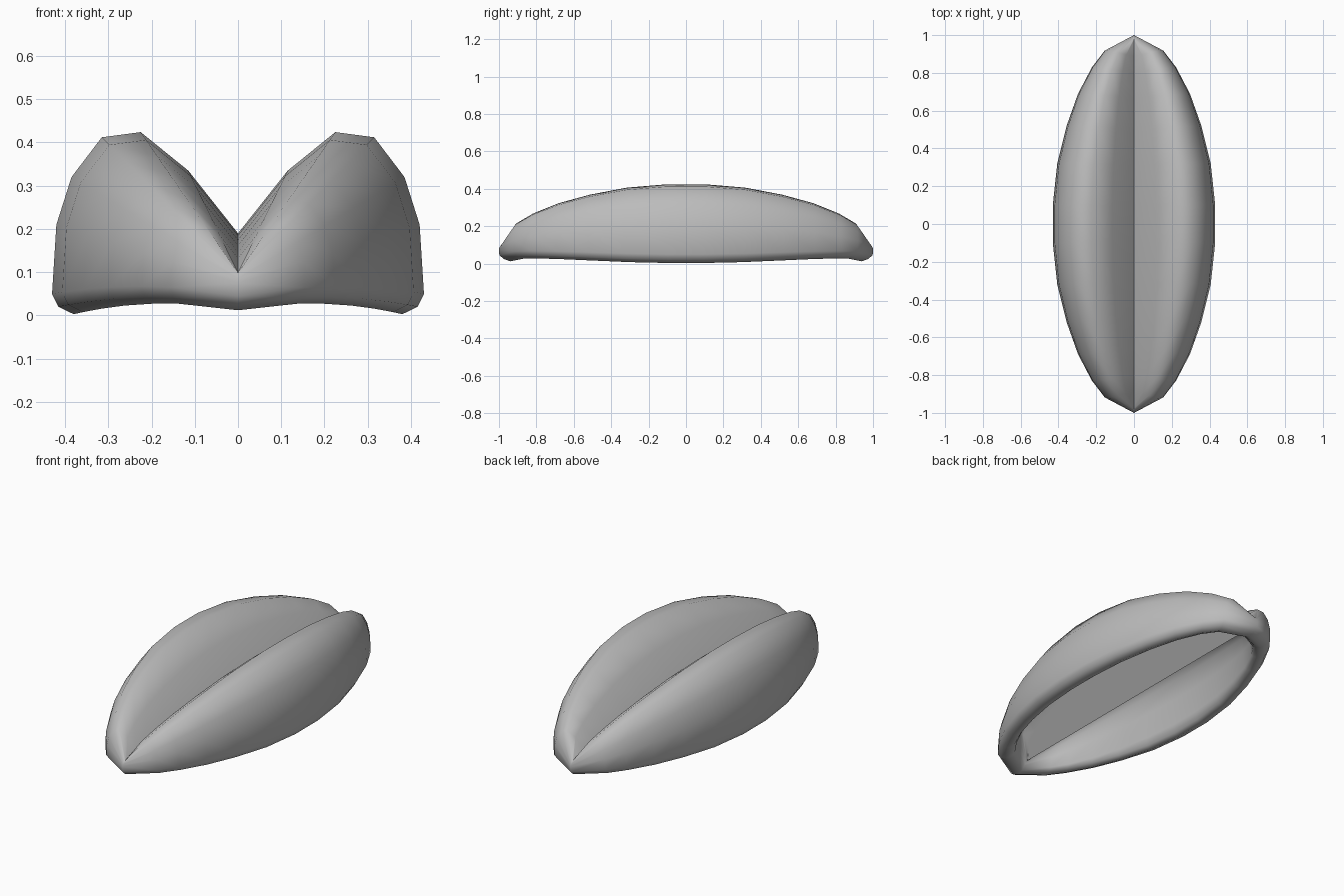
import bpy
import bmesh
import math

cube = bpy.data.objects.get("Cube")
if cube:
    bpy.data.objects.remove(cube)

# Grey shell material
grey = bpy.data.materials.new("shell_grey")
grey.use_nodes = True
colour = (0.5, 0.5, 0.5, 1)
grey.diffuse_color = colour
grey.node_tree.nodes["Principled BSDF"].inputs["Base Color"].default_value = colour

# Half cross-section, from the crease over the lobe, round the lip and back
# inside to the fold: x and z at the middle, then y and z at the pointed end
PROFILE = [
    (0, .19, .965, .10), (.115, .335, .975, .10), (.225, .424, .985, .098),
    (.315, .412, .993, .092), (.385, .32, .998, .086), (.42, .21, 1, .075),
    (.43, .05, .998, .045), (.415, .02, .975, .025), (.38, .003, .94, .012),
    (.35, .015, .91, .02), (.34, .06, .89, .04), (.335, .2, .88, .05),
    (.31, .29, .875, .055), (.265, .335, .87, .058), (.23, .335, .865, .06),
    (.14, .225, .86, .06), (0, .06, .85, .06),
]

# Taper: fraction of the length, fraction of the middle section
TAPER = [(.1, 1), (.32, .945), (.52, .83), (.69, .69), (.83, .52), (.92, .36), (1, 0)]
STATIONS = [(-t, f) for t, f in reversed(TAPER)] + TAPER


def lip_lift(z, f):
    """Raise the underside of the lip a little towards the ends."""
    return .08 * f * (1 - f) if z < .06 else 0


bm = bmesh.new()
for side in (1, -1):
    rows = [[bm.verts.new((side * x * f, t * y_end,
                           z_end + (z - z_end) * f + lip_lift(z, f)))
             for t, f in STATIONS] for x, z, y_end, z_end in PROFILE]
    for a, b in zip(rows, rows[1:]):
        for i in range(len(STATIONS) - 1):
            bm.faces.new((a[i], a[i + 1], b[i + 1], b[i]))

# Weld the two lobes along the crease, fold and ends
bmesh.ops.remove_doubles(bm, verts=bm.verts, dist=.0005)
bmesh.ops.recalc_face_normals(bm, faces=bm.faces)
mesh = bpy.data.meshes.new("creased_shell")
bm.to_mesh(mesh)
bm.free()
mesh.materials.append(grey)
shell = bpy.data.objects.new("creased_shell", mesh)
bpy.context.collection.objects.link(shell)

# Smooth lobes with a sharp central crease
bpy.ops.object.select_all(action="DESELECT")
shell.select_set(True)
bpy.context.view_layer.objects.active = shell
bpy.ops.object.shade_smooth_by_angle(angle=math.radians(70))
